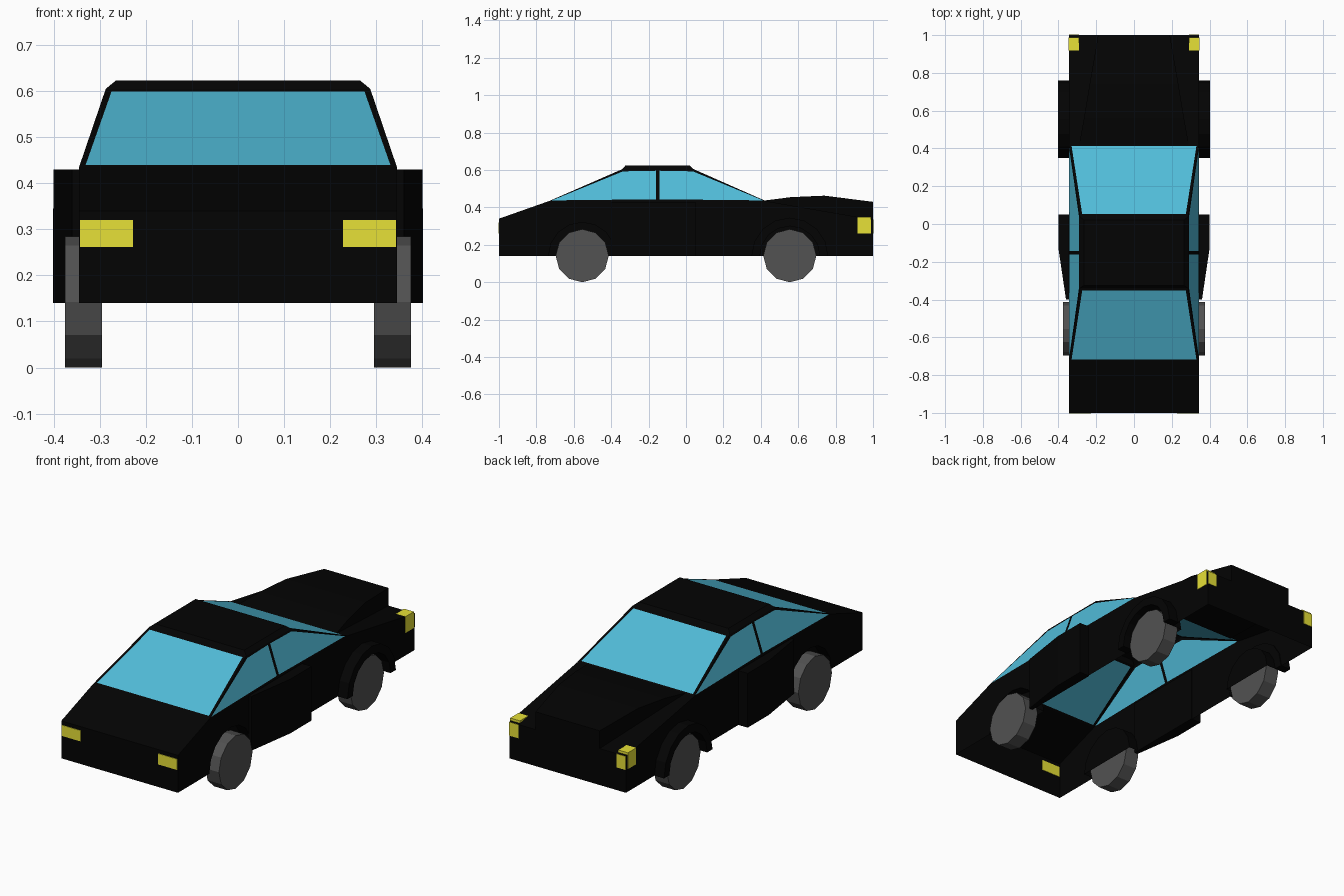
import bpy, bmesh, math

if "Cube" in bpy.data.objects:
    bpy.data.objects.remove(bpy.data.objects["Cube"])


def material(name, rgb):
    m = bpy.data.materials.new(name)
    m.diffuse_color = (*rgb, 1)
    m.use_nodes = True
    m.node_tree.nodes["Principled BSDF"].inputs["Base Color"].default_value = m.diffuse_color
    return m


BLACK = material("black paint", (0.001, 0.001, 0.001))
GLASS = material("blue glass", (0.082, 0.5, 0.69))
GREY = material("wheel grey", (0.084, 0.084, 0.084))
YELLOW = material("yellow light", (0.8, 0.75, 0.038))


def finish(name, bm, *mats):
    bmesh.ops.recalc_face_normals(bm, faces=bm.faces)
    me = bpy.data.meshes.new(name)
    bm.to_mesh(me)
    bm.free()
    for m in mats:
        me.materials.append(m)
    ob = bpy.data.objects.new(name, me)
    bpy.context.collection.objects.link(ob)
    return ob


def mirror_x(ob):
    ob.modifiers.new("mirror", 'MIRROR')
    return ob


def loft(name, rings, mat):
    """Join closed rings of points, capping the two ends."""
    bm = bmesh.new()
    vs = [[bm.verts.new(p) for p in r] for r in rings]
    n = len(vs[0])
    for a, b in zip(vs, vs[1:]):
        for i in range(n):
            j = (i + 1) % n
            bm.faces.new((a[i], a[j], b[j], b[i]))
    bm.faces.new(vs[0])
    bm.faces.new(vs[-1])
    return finish(name, bm, mat)


def side_prism(name, yz, x0, x1, mat):
    return mirror_x(loft(name, [[(x, y, z) for y, z in yz] for x in (x0, x1)], mat))


def box(name, x, y, z, mat):
    return side_prism(name, [(y[0], z[0]), (y[1], z[0]), (y[1], z[1]), (y[0], z[1])], *x, mat)


def arc(cy, r, n=8):
    """Half circle over an axle, from rear to front."""
    return [(cy + r * math.cos(math.pi * i / n), .14 + r * math.sin(math.pi * i / n))
            for i in range(n + 1)]


AXLES = (("front", -.555, .18), ("rear", .555, .16))   # name, y, arch radius

# Lower body: a shell open below and under the cabin, with wheel arches
bm = bmesh.new()
profile = [(-1, .14), (-1, .34), (-.73, .435), (.42, .435), (1, .335), (1, .14)]
outline = profile + arc(.555, .16) + arc(-.555, .18)
sides = [[bm.verts.new((x, y, z)) for y, z in outline] for x in (-.345, .345)]
for i in (0, 1, 3, 4):
    bm.faces.new((sides[0][i], sides[0][i + 1], sides[1][i + 1], sides[1][i]))
for s in sides:
    bm.faces.new(s)
finish("lower_body", bm, BLACK)

# Wheel wells, open outwards and below
for name, cy, r in AXLES:
    bm = bmesh.new()
    inner, outer = [[bm.verts.new((x, y, z)) for y, z in arc(cy, r)] for x in (.285, .345)]
    bm.faces.new(inner)
    for i in range(len(inner) - 1):
        bm.faces.new((inner[i], inner[i + 1], outer[i + 1], outer[i]))
    mirror_x(finish(name + "_wheel_well", bm, BLACK))

# Cabin: sloped walls with inset windows, split by a door pillar
bm = bmesh.new()


def cabin_ring(w, y0, y1, z):
    # corners, with a door pillar point halfway along each side
    pts = [(-w, y0), (w, y0), (w, -.152), (w, y1), (-w, y1), (-w, -.152)]
    return [bm.verts.new((x, y, z)) for x, y in pts]


rings = [cabin_ring(.345, -.73, .425, .435), cabin_ring(.287, -.34, .04, .605),
         cabin_ring(.265, -.325, .02, .623)]
walls = []
for k in (0, 1):
    for i in range(6):
        j = (i + 1) % 6
        f = bm.faces.new((rings[k][i], rings[k][j], rings[k + 1][j], rings[k + 1][i]))
        if k == 0:
            walls.append(f)
bm.faces.new(rings[2])
bm.normal_update()
windscreens = [walls[0], walls[3]]
side_windows = [f for f in walls if f not in windscreens]
bmesh.ops.inset_individual(bm, faces=windscreens, thickness=.019)
bmesh.ops.inset_individual(bm, faces=side_windows, thickness=.013)
for f in walls:
    f.material_index = 1
finish("cabin", bm, BLACK, GLASS)

# Raised, tapering rear cover standing on the sloping deck
stations = [(.42, .29, .43, .437), (.56, .265, .405, .455),
            (.74, .235, .375, .463), (1, .19, .333, .43)]
loft("rear_cover", [[(-w, y, z0), (w, y, z0), (w, y, z1), (-w, y, z1)]
                    for y, w, z0, z1 in stations], BLACK)

# Arch flares around the rear wheels
side_prism("arch_flare", arc(.555, .205) + arc(.555, .16)[::-1], .34, .402, BLACK)

# Side intakes widening towards the rear
plan = [(.34, -.40), (.36, -.40), (.40, -.13), (.40, .05), (.34, .05)]
mirror_x(loft("side_intake", [[(x, y, z) for x, y in plan] for z in (.14, .43)], BLACK))

# Lights
box("headlight", (.228, .343), (-1.003, -.998), (.262, .32), YELLOW)
box("tail_light", (.29, .348), (.918, .988), (.262, .35), YELLOW)
box("tail_light_face", (.29, .345), (.998, 1.002), (.262, .335), YELLOW)

# Twelve-sided wheels
for name, cy, r in AXLES:
    rim = [(cy + .142 * math.sin(math.tau * i / 12), .142 - .142 * math.cos(math.tau * i / 12))
           for i in range(12)]
    side_prism(name + "_wheel", rim, .295, .375, GREY)
